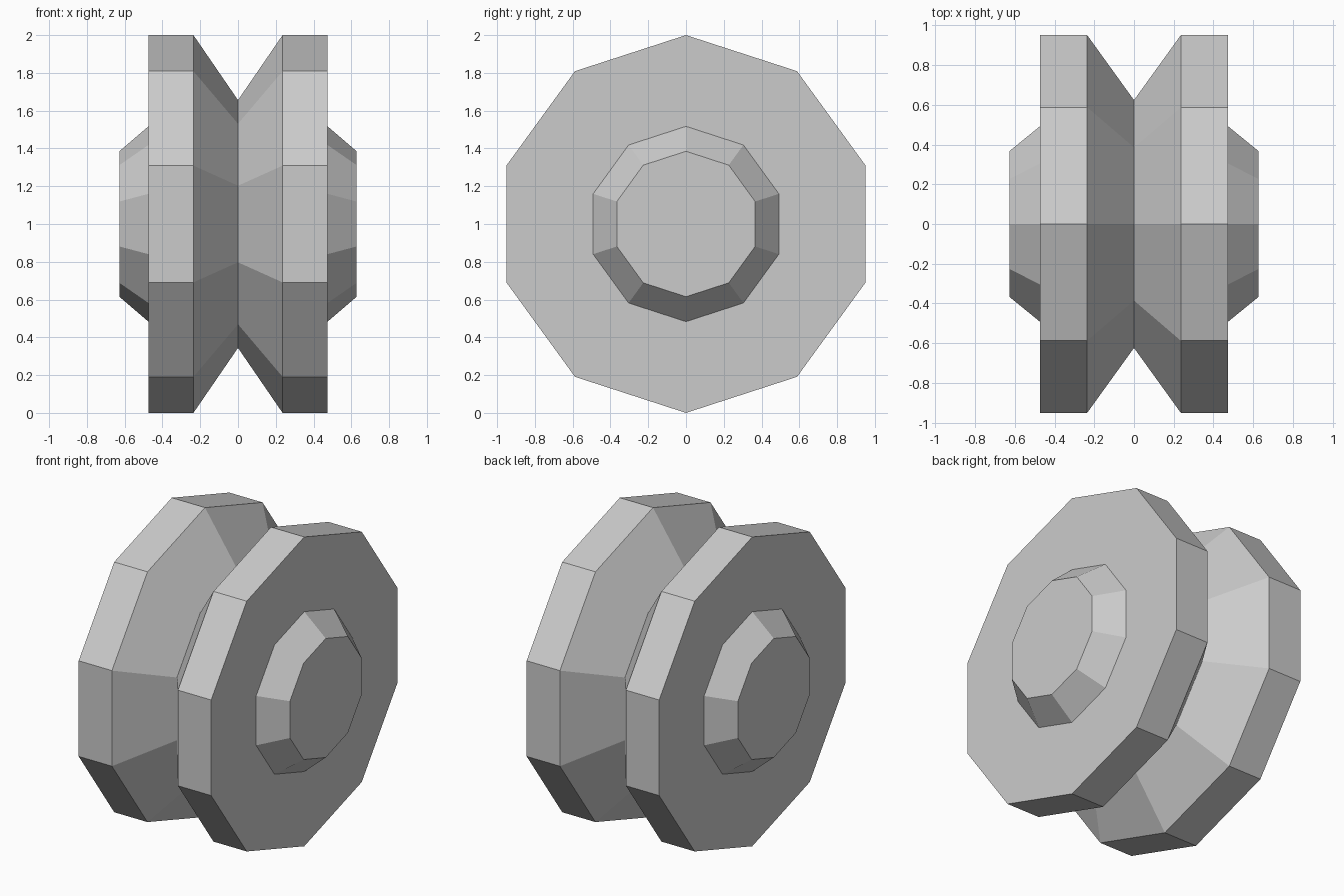
import bpy, bmesh, math

if "Cube" in bpy.data.objects:
    bpy.data.objects.remove(bpy.data.objects["Cube"])

SIDES = 10
CENTRE_Z = 1.0

# Half profile (x, radius): groove bottom, rim edges, hub base, hub face
half = [(0.0, 0.656), (0.236, 1.0), (0.474, 1.0), (0.474, 0.517), (0.628, 0.385)]
profile = [(-x, r) for x, r in reversed(half[1:])] + half


def lathe_x(name, profile):
    """Spin a profile round the x axis and cap both ends."""
    bm = bmesh.new()
    rings = []
    for x, r in profile:
        angles = [2 * math.pi * i / SIDES for i in range(SIDES)]
        rings.append([bm.verts.new((x, r * math.sin(a), r * math.cos(a))) for a in angles])
    for a, b in zip(rings, rings[1:]):
        for i in range(SIDES):
            j = (i + 1) % SIDES
            bm.faces.new((a[i], a[j], b[j], b[i]))
    bm.faces.new(rings[0])
    bm.faces.new(rings[-1])
    bmesh.ops.recalc_face_normals(bm, faces=bm.faces)
    mesh = bpy.data.meshes.new(name)
    bm.to_mesh(mesh)
    bm.free()
    obj = bpy.data.objects.new(name, mesh)
    bpy.context.collection.objects.link(obj)
    return obj


# Grooved wheel with a raised, tapered hub on each side
wheel = lathe_x("grooved_wheel", profile)
wheel.location.z = CENTRE_Z
